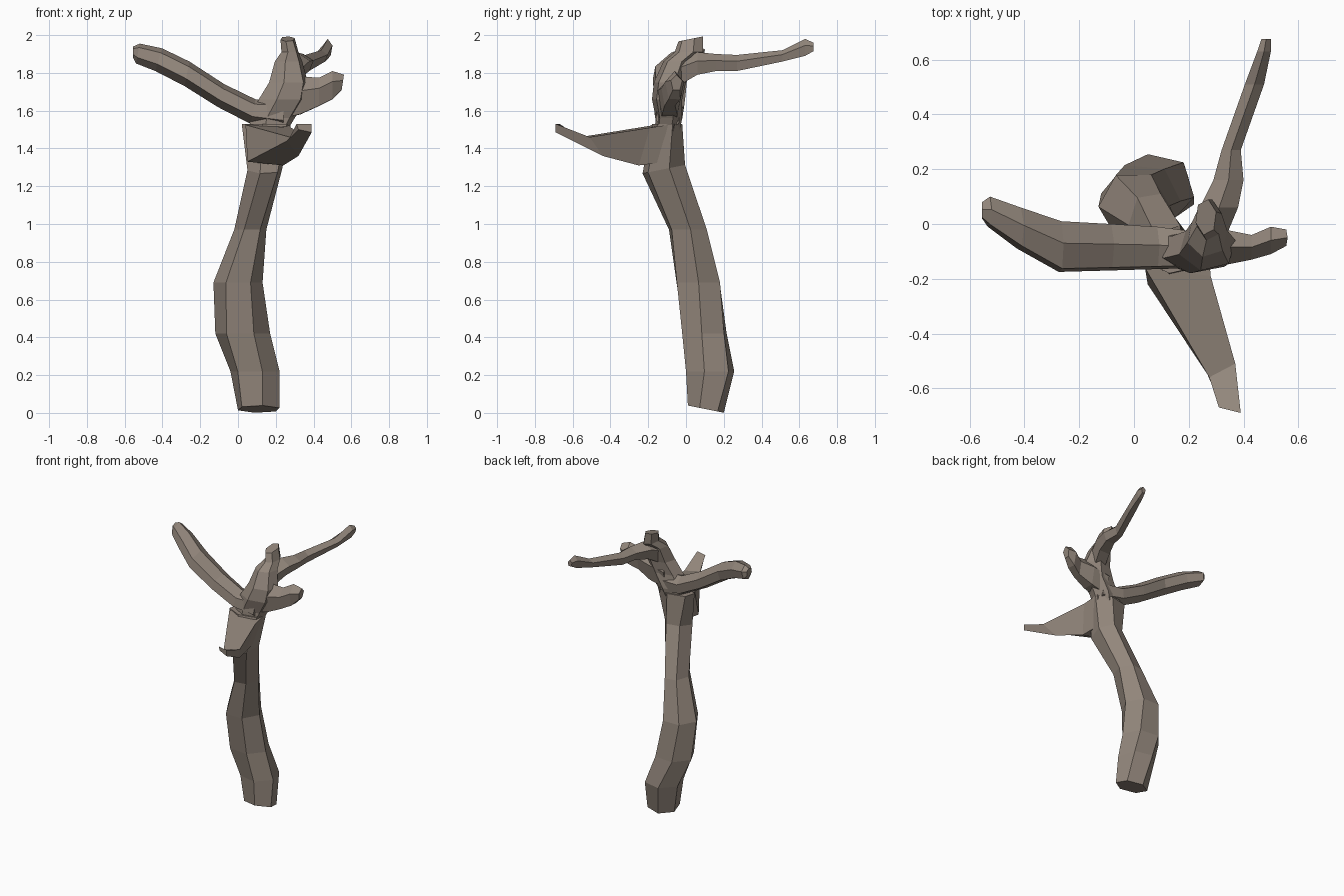
import bpy, bmesh, math

bark = bpy.data.materials.new("bark")
bark.diffuse_color = (0.29, 0.24, 0.20, 1)


def loft(name, rings):
    """Skin a list of equal-length point rings and cap both ends."""
    bm = bmesh.new()
    vs = [[bm.verts.new(p) for p in r] for r in rings]
    n = len(vs[0])
    for a, b in zip(vs, vs[1:]):
        for i in range(n):
            j = (i + 1) % n
            bm.faces.new((a[i], a[j], b[j], b[i]))
    bm.faces.new(vs[0])
    bm.faces.new(vs[-1])
    bmesh.ops.recalc_face_normals(bm, faces=bm.faces)
    mesh = bpy.data.meshes.new(name)
    bm.to_mesh(mesh)
    bm.free()
    mesh.materials.append(bark)
    ob = bpy.data.objects.new(name, mesh)
    bpy.context.collection.objects.link(ob)
    return ob


def limb(name, axis, stations, sides=6, phase=0.2, twist=0.0):
    """Stations: (position on axis, lo/hi of first other axis, lo/hi of second, tilt)."""
    k = "xyz".index(axis)
    others = [i for i in range(3) if i != k]
    rings = []
    for s, (pos, a0, a1, b0, b1, tilt) in enumerate(stations):
        ang = [phase + twist * s + math.tau * i / sides for i in range(sides)]
        cu, cv = [math.cos(t) for t in ang], [math.sin(t) for t in ang]
        ring = []
        for u, v in zip(cu, cv):
            p = [0, 0, 0]
            p[others[0]] = a0 + (a1 - a0) * (u - min(cu)) / (max(cu) - min(cu))
            b = b0 + (b1 - b0) * (v - min(cv)) / (max(cv) - min(cv))
            p[others[1]] = b
            p[k] = pos + tilt * (b - (b0 + b1) / 2)
            ring.append(p)
        rings.append(ring)
    return loft(name, rings)


# Leaning, twisted trunk
limb("trunk", "z", [
    (0.02, 0.00, 0.22, 0.01, 0.20, -0.2),
    (0.22, -0.04, 0.22, 0.00, 0.255, 0),
    (0.42, -0.12, 0.17, -0.02, 0.215, 0),
    (0.69, -0.13, 0.13, -0.05, 0.18, 0),
    (0.97, -0.02, 0.15, -0.09, 0.11, 0),
    (1.29, 0.05, 0.235, -0.23, -0.005, 0.2),
    (1.53, 0.02, 0.28, -0.18, -0.02, 0),
], phase=0.7, twist=0.12)

# Wedge-shaped branch reaching forward
loft("front_branch", [
    [(0.05, -0.06, 1.53), (0.27, -0.06, 1.53), (0.22, -0.10, 1.33), (0.06, -0.10, 1.34)],
    [(0.04, -0.16, 1.525), (0.28, -0.19, 1.51), (0.24, -0.25, 1.31), (0.05, -0.22, 1.33)],
    [(0.275, -0.56, 1.46), (0.37, -0.51, 1.46), (0.32, -0.44, 1.36), (0.26, -0.53, 1.44)],
    [(0.31, -0.67, 1.53), (0.39, -0.69, 1.53), (0.39, -0.69, 1.485), (0.32, -0.67, 1.50)],
])

# Long branch rising to the left
limb("left_branch", "x", [
    (0.24, -0.16, -0.03, 1.50, 1.66, 0),
    (0.08, -0.165, -0.01, 1.53, 1.66, 0.2),
    (-0.09, -0.17, 0.00, 1.62, 1.74, 0.3),
    (-0.27, -0.175, 0.01, 1.73, 1.86, 0.2),
    (-0.42, -0.09, 0.06, 1.81, 1.93, 0.3),
    (-0.53, -0.01, 0.10, 1.85, 1.955, 0.2),
    (-0.555, 0.02, 0.08, 1.88, 1.94, 0),
], phase=0.4)

# Upright leader ending in a broken tip
limb("upper_trunk", "z", [
    (1.46, 0.07, 0.24, -0.17, -0.04, 0),
    (1.56, 0.06, 0.30, -0.16, -0.02, 0),
    (1.66, 0.11, 0.36, -0.18, -0.02, 0),
    (1.75, 0.165, 0.37, -0.17, 0.00, 0),
    (1.86, 0.195, 0.34, -0.12, 0.03, 0),
    (1.91, 0.23, 0.32, -0.06, 0.09, 0),
    (1.98, 0.225, 0.30, -0.04, 0.09, 0.2),
], phase=0.3)

# Slim branch reaching backward
limb("back_branch", "y", [
    (-0.06, 0.20, 0.33, 1.72, 1.88, 0),
    (0.06, 0.24, 0.38, 1.79, 1.91, 0),
    (0.16, 0.29, 0.40, 1.81, 1.90, 0),
    (0.27, 0.32, 0.39, 1.81, 1.895, 0),
    (0.51, 0.405, 0.475, 1.86, 1.92, 0),
    (0.63, 0.45, 0.50, 1.89, 1.98, 0),
    (0.675, 0.465, 0.50, 1.915, 1.96, 0),
], sides=5, phase=0.3)

# Short stub on the right
limb("right_stub", "x", [
    (0.20, -0.16, -0.02, 1.55, 1.76, 0),
    (0.33, -0.15, -0.02, 1.58, 1.78, 0),
    (0.43, -0.13, -0.04, 1.625, 1.775, 0),
    (0.50, -0.11, -0.01, 1.66, 1.81, 0),
    (0.555, -0.08, -0.02, 1.71, 1.79, 0.15),
], sides=5, phase=0.3)
